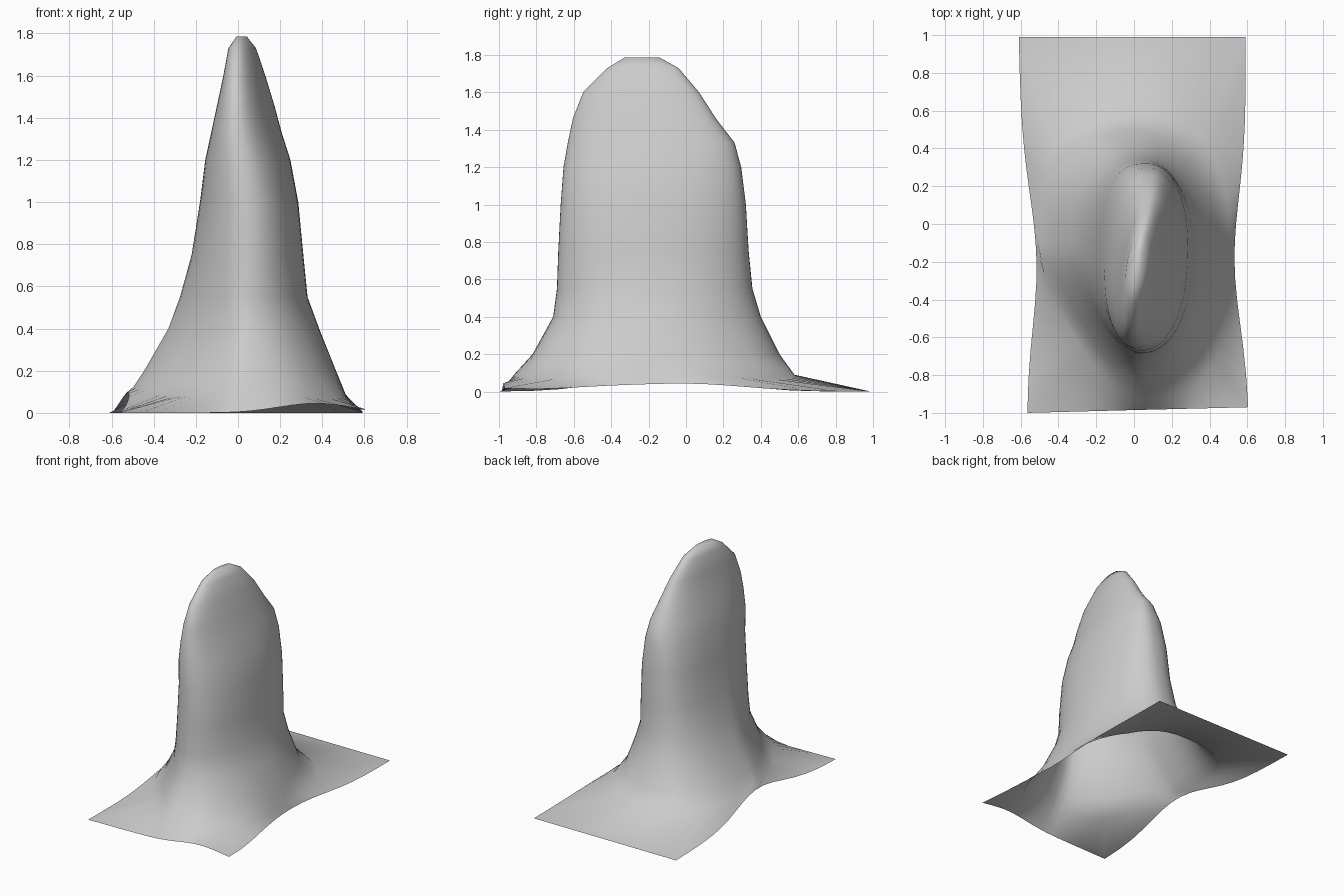
import bpy, bmesh, math

if "Cube" in bpy.data.objects:
    bpy.data.objects.remove(bpy.data.objects["Cube"])

N = 64

def unit_loop(exps=None):
    """Superellipse loop with one exponent per quadrant (++, -+, --, +-); square if None."""
    pts = []
    for i in range(N):
        a = 2 * math.pi * i / N
        c, s = math.cos(a), math.sin(a)
        if exps is None:
            r = 1 / max(abs(c), abs(s))
        else:
            e = exps[i * 4 // N]
            r = (abs(c) ** e + abs(s) ** e) ** (-1 / e)
        pts.append((c * r, s * r))
    return pts

def bell(t, centre, width):
    return math.exp(-((t - centre) / width) ** 2)

# Hem of the sheet: pinched sides, lifted edges
rings = []
hem = []
for u, v in unit_loop():
    side = abs(u) ** 3
    if u < 0:
        width = 0.59 + 0.02 * v
        lift = 0.1 * bell(v, -0.1, 0.4)
    else:
        width = 0.6 - 0.01 * v
        lift = 0.042 * bell(v, 0.0, 0.45) + 0.015 * bell(v, -0.5, 0.3)
    x = u * (width - 0.07 * bell(v, -0.2, 0.5) * side)
    y = v * (0.99 if v > 0 else 0.985 - 0.015 * u)
    z = lift * side + 0.045 * bell(u, 0.6, 0.4) * max(0, -v) ** 4
    hem.append((x, y, z))
rings.append(hem)

# Levels: z, x min, x max, y min, y max, quadrant exponents, corner drop, shear
LEVELS = [
    (0.09, -0.495, 0.51, -0.92, 0.58, (2.6, 3.5, 1.4, 3.0), 0.5, 0),
    (0.20, -0.445, 0.465, -0.82, 0.50, (1.8, 2.5, 1.3, 2.3), 0.1, 0),
    (0.40, -0.33, 0.385, -0.71, 0.40, (1.85, 2.4, 1.45, 2.1), 0, 0),
    (0.55, -0.275, 0.33, -0.69, 0.355, (2.0, 2.4, 1.6, 2.1), 0, 0),
    (0.75, -0.22, 0.31, -0.683, 0.335, (2.15, 2.5, 1.85, 2.15), 0, 0.01),
    (1.00, -0.18, 0.285, -0.67, 0.32, (2.2, 2.8, 2.0, 2.2), 0, 0.03),
    (1.20, -0.152, 0.245, -0.655, 0.295, (2.15, 2.8, 2.1, 2.2), 0, 0.07),
    (1.33, -0.12, 0.20, -0.632, 0.26, (2.1, 2.4, 2.1, 2.2), 0, 0.10),
    (1.46, -0.09, 0.163, -0.605, 0.16, (2.1, 2.2, 2.1, 2.2), 0, 0.12),
    (1.60, -0.06, 0.12, -0.55, 0.07, (2.1, 2.2, 2.1, 2.2), 0, 0.13),
    (1.73, -0.04, 0.08, -0.42, -0.04, (2.1, 2.2, 2.1, 2.2), 0, 0.13),
    (1.785, -0.005, 0.04, -0.33, -0.14, (2, 2, 2, 2), 0, 0.10),
]
for z, x0, x1, y0, y1, exps, drop, shear in LEVELS:
    cx, cy = (x0 + x1) / 2, (y0 + y1) / 2
    hx, hy = (x1 - x0) / 2, (y1 - y0) / 2
    ring = []
    for u, v in unit_loop(exps):
        corner = min(abs(u), abs(v)) ** 2
        left = 0.035 * max(0, -u) ** 4 if z < 0.15 else 0
        ring.append((cx + hx * u + shear * hy * v, cy + hy * v,
                     z * (1 - drop * corner) + left))
    rings.append(ring)

# Bridge the rings into one open-bottomed sheet
bm = bmesh.new()
rows = [[bm.verts.new(co) for co in ring] for ring in rings]
for a, b in zip(rows, rows[1:]):
    for i in range(N):
        j = (i + 1) % N
        bm.faces.new((a[i], a[j], b[j], b[i]))
bm.faces.new(rows[-1])
for f in bm.faces:
    f.smooth = True
mesh = bpy.data.meshes.new("draped_sheet")
bm.to_mesh(mesh)
bm.free()
obj = bpy.data.objects.new("draped_sheet", mesh)
bpy.context.collection.objects.link(obj)
